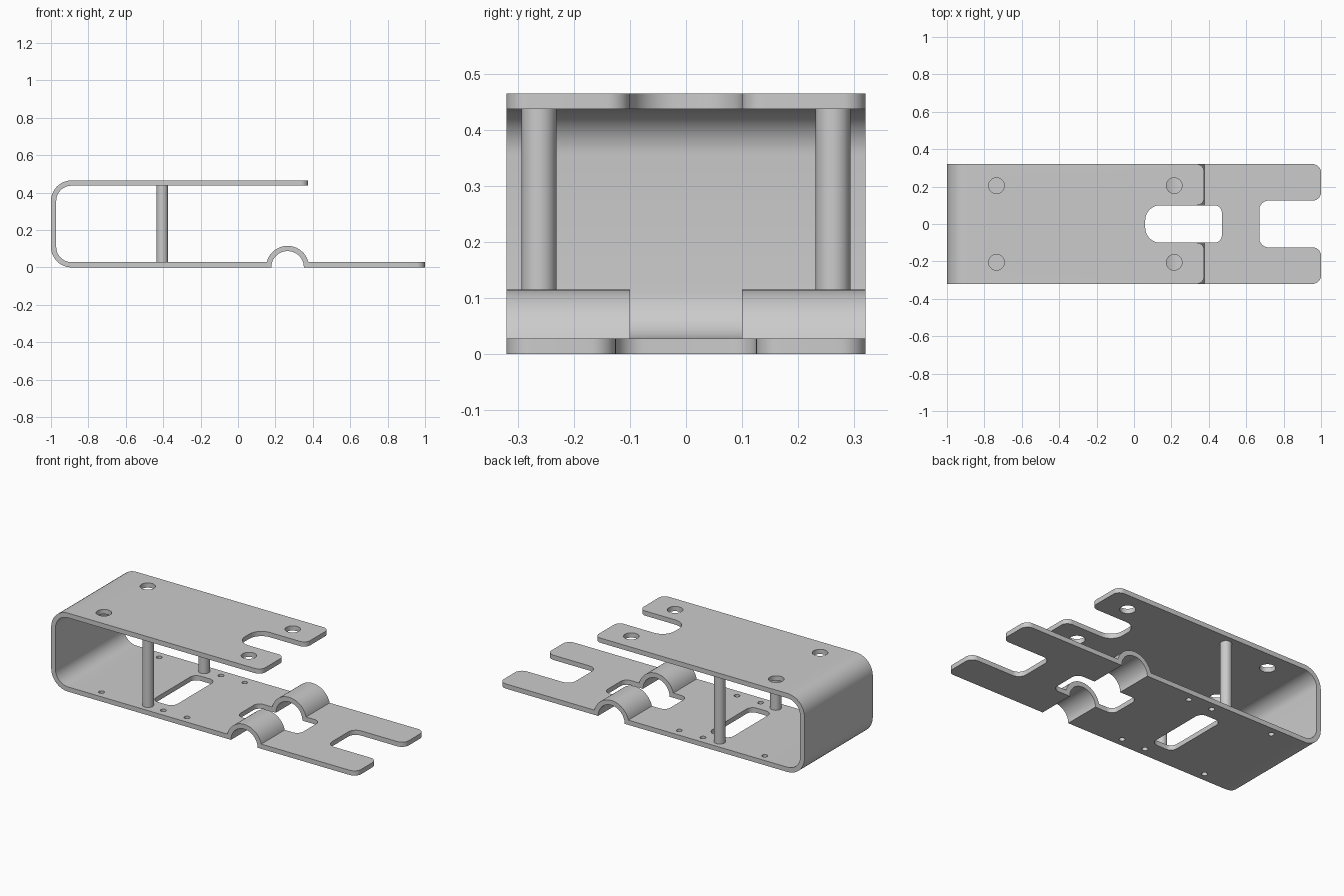
import bpy, bmesh, math
from mathutils import Vector

if "Cube" in bpy.data.objects:
    bpy.data.objects.remove(bpy.data.objects["Cube"])

T, H, MID = 0.028, 0.465, 0.2325      # sheet thickness, height, half height
W = 0.32                              # half width


def rounded(points, seg=10):
    """Round the corners of a closed polygon given as (u, v, radius)."""
    out = []
    for i, (u, v, r) in enumerate(points):
        p = Vector((u, v))
        if r == 0:
            out.append(p)
            continue
        a = (Vector(points[i - 1][:2]) - p).normalized()
        b = (Vector(points[(i + 1) % len(points)][:2]) - p).normalized()
        half = a.angle(b) / 2
        c = p + (a + b).normalized() * (r / math.sin(half))
        t = r / math.tan(half)
        s, e = p + a * t - c, p + b * t - c
        sweep = s.angle(e)
        for k in range(seg + 1):
            f = k / seg
            out.append(c + (s * math.sin((1 - f) * sweep) + e * math.sin(f * sweep)) / math.sin(sweep))
    return out


def circle(x, y, r, n=32):
    return [Vector((x + r * math.cos(2 * math.pi * k / n),
                    y + r * math.sin(2 * math.pi * k / n))) for k in range(n)]


def prisms(name, items, side=False):
    """Extrude outlines (outline, low, high) along z, or along y if side."""
    bm = bmesh.new()
    for pts, lo, hi in items:
        put = (lambda p, h: (p.x, h, p.y)) if side else (lambda p, h: (p.x, p.y, h))
        lows = [bm.verts.new(put(p, lo)) for p in pts]
        highs = [bm.verts.new(put(p, hi)) for p in pts]
        bm.faces.new(lows[::-1])
        bm.faces.new(highs)
        for i in range(len(pts)):
            j = (i + 1) % len(pts)
            bm.faces.new((lows[i], lows[j], highs[j], highs[i]))
    bmesh.ops.recalc_face_normals(bm, faces=bm.faces)
    me = bpy.data.meshes.new(name)
    bm.to_mesh(me)
    bm.free()
    ob = bpy.data.objects.new(name, me)
    bpy.context.collection.objects.link(ob)
    return ob


def select(*obs):
    bpy.ops.object.select_all(action='DESELECT')
    for o in obs:
        o.select_set(True)
    bpy.context.view_layer.objects.active = obs[0]


def boolean(ob, cutter, op):
    m = ob.modifiers.new("cut", 'BOOLEAN')
    m.operation, m.object, m.solver = op, cutter, 'EXACT'
    select(ob)
    bpy.ops.object.modifier_apply(modifier=m.name)
    bpy.data.objects.remove(cutter)


def plan(end, notch, half, r_notch, r_end):
    """Plan outline of a sheet with an open notch at its right end."""
    return rounded([(-1.2, -W, 0), (end, -W, r_end), (end, -half, r_end), (notch, -half, r_notch),
                    (notch, half, r_notch), (end, half, r_end), (end, W, r_end), (-1.2, W, 0)])


def slot(x0, x1, half, r):
    return rounded([(x0, -half, r), (x1, -half, r), (x1, half, r), (x0, half, r)])


def arch(r, z, n=28):
    """Arc over the bump, left to right, starting at height z."""
    a = math.asin(z / r)
    angs = [math.pi - a - (math.pi - 2 * a) * k / n for k in range(n + 1)]
    return [(0.265 + r * math.cos(t), r * math.sin(t), 0) for t in angs]


# Lower half of the bent sheet, with the arched bump
lower = rounded([(-1, MID, 0), (-1, 0, 0.11)] + arch(0.087, 0) + [(1.1, 0, 0), (1.1, T, 0)]
                + arch(0.115, T)[::-1] + [(-1 + T, T, 0.082), (-1 + T, MID, 0)])
bracket = prisms("bent_bracket", [(lower, -0.4, 0.4)], side=True)
boolean(bracket, prisms("lower_plan", [(plan(1.0, 0.67, 0.125, 0.05, 0.045), -0.5, 1)]), 'INTERSECT')
holes = [(slot(0.06, 0.47, 0.1, 0.04), -0.1, 0.2), (slot(-0.425, -0.285, 0.2, 0.04), -0.1, 0.2)]
holes += [(circle(x, s * 0.27, 0.016, 20), -0.1, 0.2) for x in (-0.705, -0.30, -0.145) for s in (-1, 1)]
boolean(bracket, prisms("lower_holes", holes), 'DIFFERENCE')

# Upper half of the bent sheet
upper = rounded([(-1, MID, 0), (-1, H, 0.11), (0.5, H, 0), (0.5, H - T, 0),
                 (-1 + T, H - T, 0.082), (-1 + T, MID, 0)])
top = prisms("top_sheet", [(upper, -0.4, 0.4)], side=True)
boolean(top, prisms("upper_plan", [(plan(0.375, 0.06, 0.1, 0.08, 0.04), -0.5, 1)]), 'INTERSECT')
holes = [(circle(x, s * 0.205, 0.042), 0.3, 0.6) for x in (-0.735, 0.215) for s in (-1, 1)]
boolean(top, prisms("upper_holes", holes), 'DIFFERENCE')

# Weld the two halves into one sheet
select(bracket, top)
bpy.ops.object.join()
bm = bmesh.new()
bm.from_mesh(bracket.data)
seam = [f for f in bm.faces if all(abs(v.co.z - MID) < 1e-4 for v in f.verts)]
bmesh.ops.delete(bm, geom=seam, context='FACES_ONLY')
bmesh.ops.remove_doubles(bm, verts=bm.verts, dist=1e-5)
bm.to_mesh(bracket.data)
bm.free()

# Spacer pillars between the two plates
pillars = [prisms(name, [(circle(-0.405, y, 0.031), T, H - T)])
           for name, y in (("front_pillar", -0.262), ("back_pillar", 0.262))]

select(bracket, *pillars)
bpy.ops.object.shade_smooth_by_angle(angle=math.radians(30))
